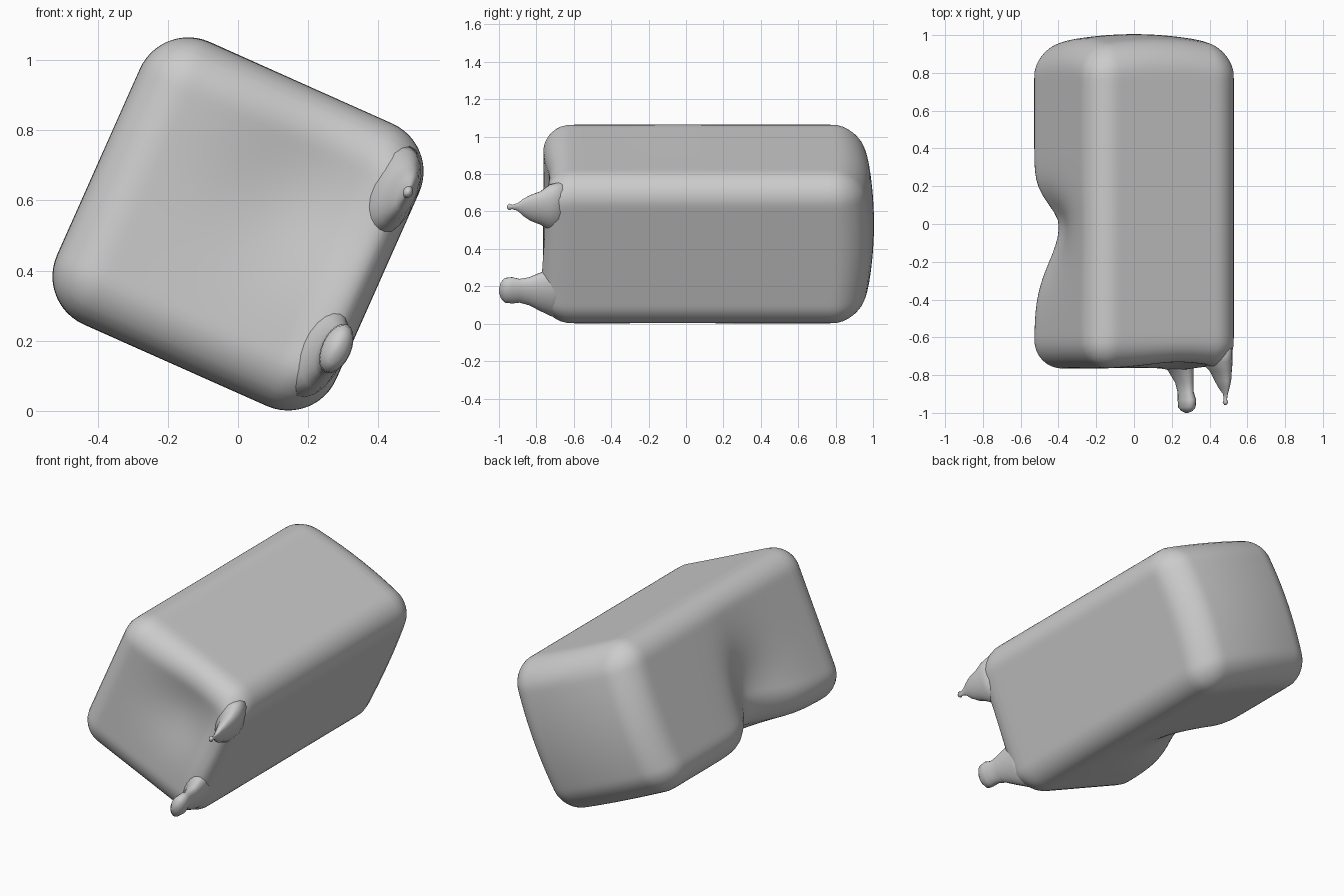
import bpy, bmesh, math
from mathutils import Vector

if "Cube" in bpy.data.objects:
    bpy.data.objects.remove(bpy.data.objects["Cube"])

TILT = math.radians(24)
CENTRE_Z = 0.533
HALF = Vector((0.435, 0.87, 0.44))     # half sizes before tilting
Y_MID = 0.105


def tilt(u, y, v):
    """Block frame (u across, v up) to world frame, rolled about the y axis."""
    c, s = math.cos(TILT), math.sin(TILT)
    return Vector((u * c + v * s, y, -u * s + v * c + CENTRE_Z))


def bell(d, width):
    return math.exp(-0.5 * (d / width) ** 2)


def step(x, a, b):
    t = max(0.0, min(1.0, (x - a) / (b - a)))
    return t * t * (3 - 2 * t)


def finish(bm, name):
    bmesh.ops.recalc_face_normals(bm, faces=bm.faces)
    for f in bm.faces:
        f.smooth = True
    mesh = bpy.data.meshes.new(name)
    bm.to_mesh(mesh)
    bm.free()
    obj = bpy.data.objects.new(name, mesh)
    bpy.context.collection.objects.link(obj)
    return obj


def soft_block():
    bm = bmesh.new()
    bmesh.ops.create_cube(bm, size=2)
    bmesh.ops.subdivide_edges(bm, edges=bm.edges[:], cuts=39, use_grid_fill=True)
    r = 0.15
    for vert in bm.verts:
        # round the box
        p = Vector([vert.co[i] * HALF[i] for i in range(3)])
        q = Vector([max(r - HALF[i], min(HALF[i] - r, p[i])) for i in range(3)])
        p = q + (p - q).normalized() * r
        u, y, v = p.x, p.y + Y_MID, p.z
        # domed back end
        rr = (u * u + v * v) / 0.19
        y += step(y, 0.5, 0.97) * (0.03 - 0.05 * rr)
        # front end: shallow hollow, and a fuller edge along the right face
        front = step(-y, 0.45, 0.76)
        y += front * 0.05 * bell(math.hypot(u - 0.12, v - 0.15), 0.17)
        y -= front * 0.05 * step(u, 0.27, 0.43) * step(0.42 - abs(v), 0, 0.15)
        # flowing dent in the left long corner
        w = tilt(u, y, v)
        along = bell(y + 0.01, 0.11 if y > -0.01 else 0.19)
        near = bell(math.hypot(w.x + 0.53, w.z - 0.39), 0.26)
        w += Vector((0.13, 0, 0.045)) * along * near
        vert.co = w
    return finish(bm, "soft_block")


def drip(name, rings, sides=20):
    """Loft ellipses given as (y, u, v, half u, half v)."""
    bm = bmesh.new()
    loops = []
    for y, u, v, ru, rv in rings:
        angles = [2 * math.pi * i / sides for i in range(sides)]
        loops.append([bm.verts.new(tilt(u + ru * math.cos(a), y, v + rv * math.sin(a)))
                      for a in angles])
    for a, b in zip(loops, loops[1:]):
        for i in range(sides):
            j = (i + 1) % sides
            bm.faces.new((a[i], a[j], b[j], b[i]))
    bm.faces.new(loops[0])
    bm.faces.new(loops[-1])
    return finish(bm, name)


soft_block()

# lower drip with a rounded bulb at its tip
drip("lower_drip", [
    (-0.62, 0.34, -0.24, 0.08, 0.15),
    (-0.72, 0.35, -0.24, 0.08, 0.14),
    (-0.78, 0.375, -0.23, 0.055, 0.11),
    (-0.84, 0.39, -0.22, 0.04, 0.08),
    (-0.89, 0.395, -0.215, 0.036, 0.068),
    (-0.93, 0.40, -0.21, 0.042, 0.075),
    (-0.97, 0.40, -0.21, 0.04, 0.07),
    (-0.99, 0.40, -0.21, 0.026, 0.045),
    (-1.0, 0.40, -0.21, 0.006, 0.012),
])

# upper drip tapering to a thin thread with a nub
drip("upper_drip", [
    (-0.64, 0.35, 0.26, 0.08, 0.15),
    (-0.73, 0.365, 0.26, 0.07, 0.13),
    (-0.78, 0.385, 0.265, 0.048, 0.095),
    (-0.83, 0.395, 0.27, 0.035, 0.075),
    (-0.87, 0.40, 0.275, 0.022, 0.05),
    (-0.90, 0.405, 0.28, 0.010, 0.022),
    (-0.93, 0.405, 0.28, 0.008, 0.012),
    (-0.945, 0.405, 0.28, 0.014, 0.018),
    (-0.958, 0.405, 0.28, 0.005, 0.007),
])
